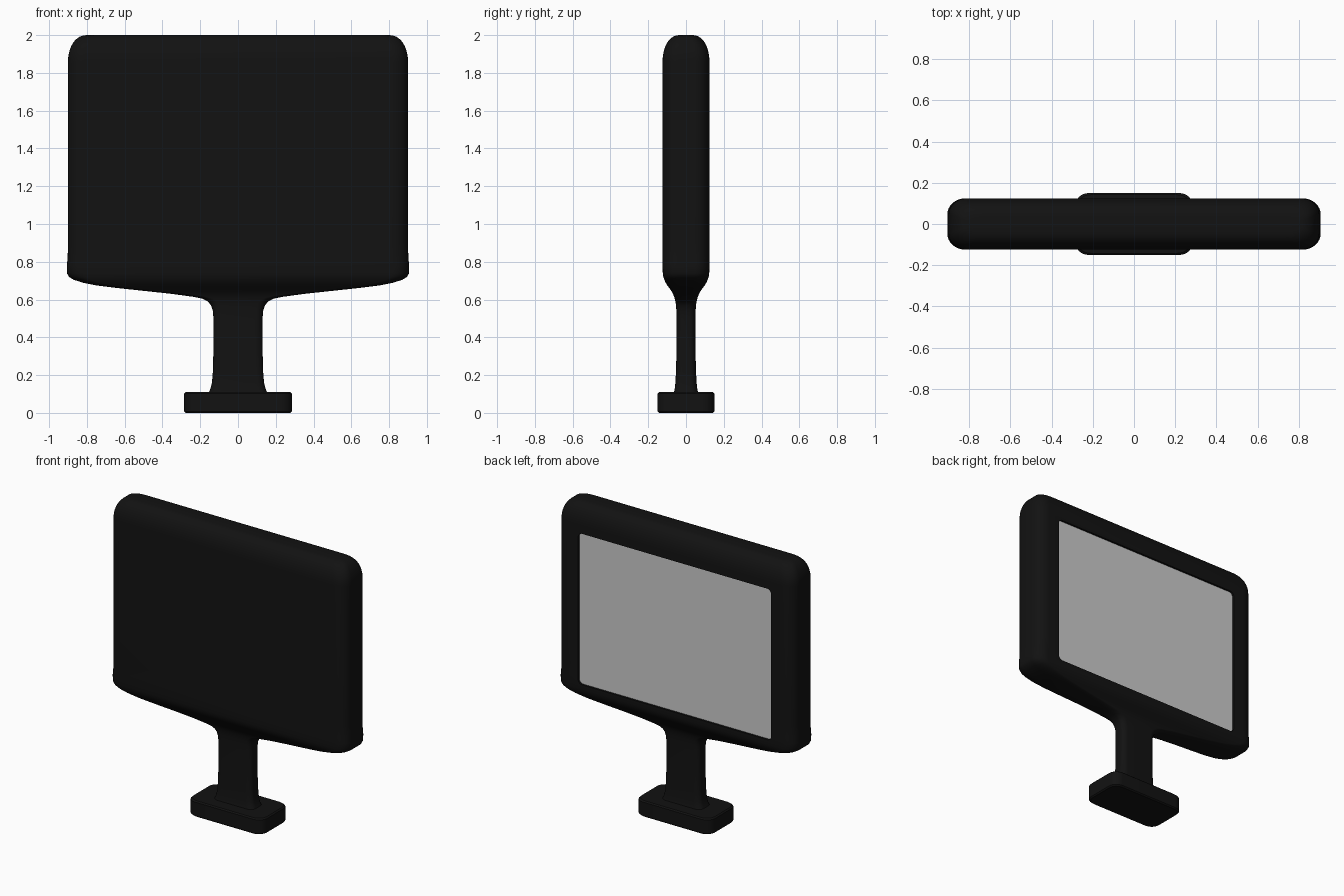
import bpy, bmesh, math

if "Cube" in bpy.data.objects:
    bpy.data.objects.remove(bpy.data.objects["Cube"])

black = bpy.data.materials.new("black_plastic")
black.diffuse_color = (0.006, 0.006, 0.006, 1)
black.use_nodes = True
black.node_tree.nodes["Principled BSDF"].inputs["Base Color"].default_value = black.diffuse_color


def section(hx, hy, rx, ry, steps=8):
    """Rounded rectangle outline with elliptical corners."""
    pts = []
    for k, (sx, sy) in enumerate([(1, 1), (-1, 1), (-1, -1), (1, -1)]):
        for i in range(steps + 1):
            a = math.pi / 2 * (k + i / steps)
            pts.append((sx * (hx - rx) + rx * math.cos(a),
                        sy * (hy - ry) + ry * math.sin(a)))
    return pts


def loft(name, rings, mat=None):
    """Skin a stack of (z, outline) rings and cap both ends."""
    bm = bmesh.new()
    loops = [[bm.verts.new((x, y, z)) for x, y in pts] for z, pts in rings]
    for a, b in zip(loops, loops[1:]):
        n = len(a)
        for i in range(n):
            j = (i + 1) % n
            bm.faces.new((a[i], a[j], b[j], b[i]))
    bm.faces.new(loops[0][::-1])
    bm.faces.new(loops[-1])
    me = bpy.data.meshes.new(name)
    bm.to_mesh(me)
    bm.free()
    ob = bpy.data.objects.new(name, me)
    bpy.context.collection.objects.link(ob)
    if mat:
        me.materials.append(mat)
    return ob


def smooth(ob, angle=35):
    bpy.ops.object.select_all(action='DESELECT')
    bpy.context.view_layer.objects.active = ob
    ob.select_set(True)
    bpy.ops.object.shade_smooth_by_angle(angle=math.radians(angle))


# Stem flowing out into the display housing: z, half width, half depth
profile = [
    (0.10, 0.158, 0.066), (0.125, 0.147, 0.060), (0.16, 0.138, 0.056),
    (0.22, 0.133, 0.053), (0.30, 0.131, 0.051), (0.50, 0.130, 0.050),
    (0.54, 0.133, 0.051), (0.57, 0.143, 0.053), (0.59, 0.160, 0.056),
    (0.605, 0.190, 0.060), (0.615, 0.240, 0.063), (0.63, 0.350, 0.069),
    (0.645, 0.490, 0.077), (0.66, 0.630, 0.088), (0.675, 0.750, 0.099),
    (0.69, 0.825, 0.108), (0.705, 0.870, 0.115), (0.72, 0.895, 0.120),
    (0.74, 0.906, 0.123), (0.78, 0.906, 0.124), (0.82, 0.902, 0.124),
    (0.90, 0.900, 0.124), (1.86, 0.900, 0.124),
]
# Rounded top edge
for i in range(1, 11):
    a = math.pi / 2 * i / 10
    profile.append((1.86 + 0.14 * math.sin(a),
                    0.80 + 0.10 * math.cos(a) ** 0.9,
                    0.035 + 0.089 * math.cos(a) ** 0.9))
housing = loft("housing_and_stem",
               [(z, section(hx, hy, min(0.085, hx * 0.3), hy * 0.62))
                for z, hx, hy in profile], black)

# Shallow recess for the screen on the back (+y) face
SX, SZ0, SZ1 = 0.735, 0.77, 1.81
mid, hz = (SZ0 + SZ1) / 2, (SZ1 - SZ0) / 2
outline = section(SX, hz, 0.03, 0.03)


def panel(name, y0, y1, mat=None):
    ob = loft(name, [(-y1, outline), (-y0, outline)], mat)
    for v in ob.data.vertices:          # stand the slab upright
        x, y, z = v.co
        v.co = (x, -z, y + mid)
    return ob


cutter = panel("recess_cutter", 0.105, 0.2, black)
cutter.hide_render = True
mod = housing.modifiers.new("recess", 'BOOLEAN')
mod.operation, mod.solver, mod.object = 'DIFFERENCE', 'EXACT', cutter
bpy.context.view_layer.objects.active = housing
bpy.ops.object.modifier_apply(modifier=mod.name)
bpy.data.objects.remove(cutter)
smooth(housing)

# Screen panel
screen = panel("screen", 0.095, 0.110)
smooth(screen)

# Foot
foot = loft("foot", [(z, section(0.285 - d, 0.15 - d, 0.065, 0.06))
                     for z, d in [(0, 0.008), (0.008, 0), (0.102, 0), (0.11, 0.008)]], black)
smooth(foot)
